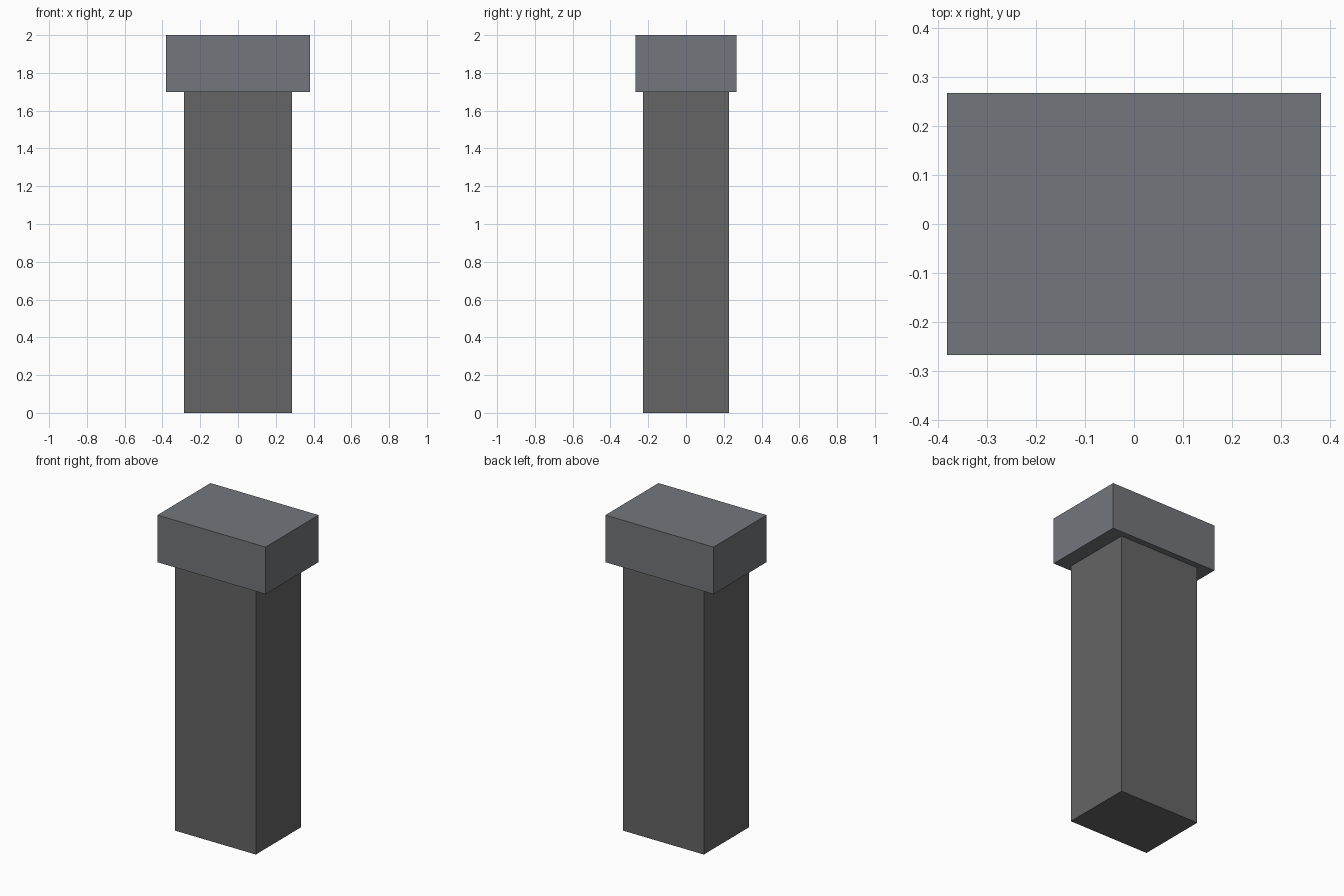
import bpy

if "Cube" in bpy.data.objects:
    bpy.data.objects.remove(bpy.data.objects["Cube"])


def material(name, rgb):
    mat = bpy.data.materials.new(name)
    mat.diffuse_color = (*rgb, 1.0)
    mat.use_nodes = True
    mat.node_tree.nodes["Principled BSDF"].inputs["Base Color"].default_value = mat.diffuse_color
    return mat


def block(name, width, depth, z0, z1, mat):
    bpy.ops.mesh.primitive_cube_add(size=1, location=(0, 0, (z0 + z1) / 2))
    obj = bpy.context.object
    obj.name = name
    obj.scale = (width, depth, z1 - z0)
    bpy.ops.object.transform_apply(location=False, rotation=False, scale=True)
    obj.data.materials.append(mat)
    return obj


# Tall rectangular shaft
block("shaft", 0.57, 0.455, 0.0, 1.70, material("dark_grey", (0.13, 0.13, 0.13)))

# Wider slab on top
block("cap", 0.762, 0.534, 1.70, 2.0, material("blue_grey", (0.17, 0.18, 0.20)))
